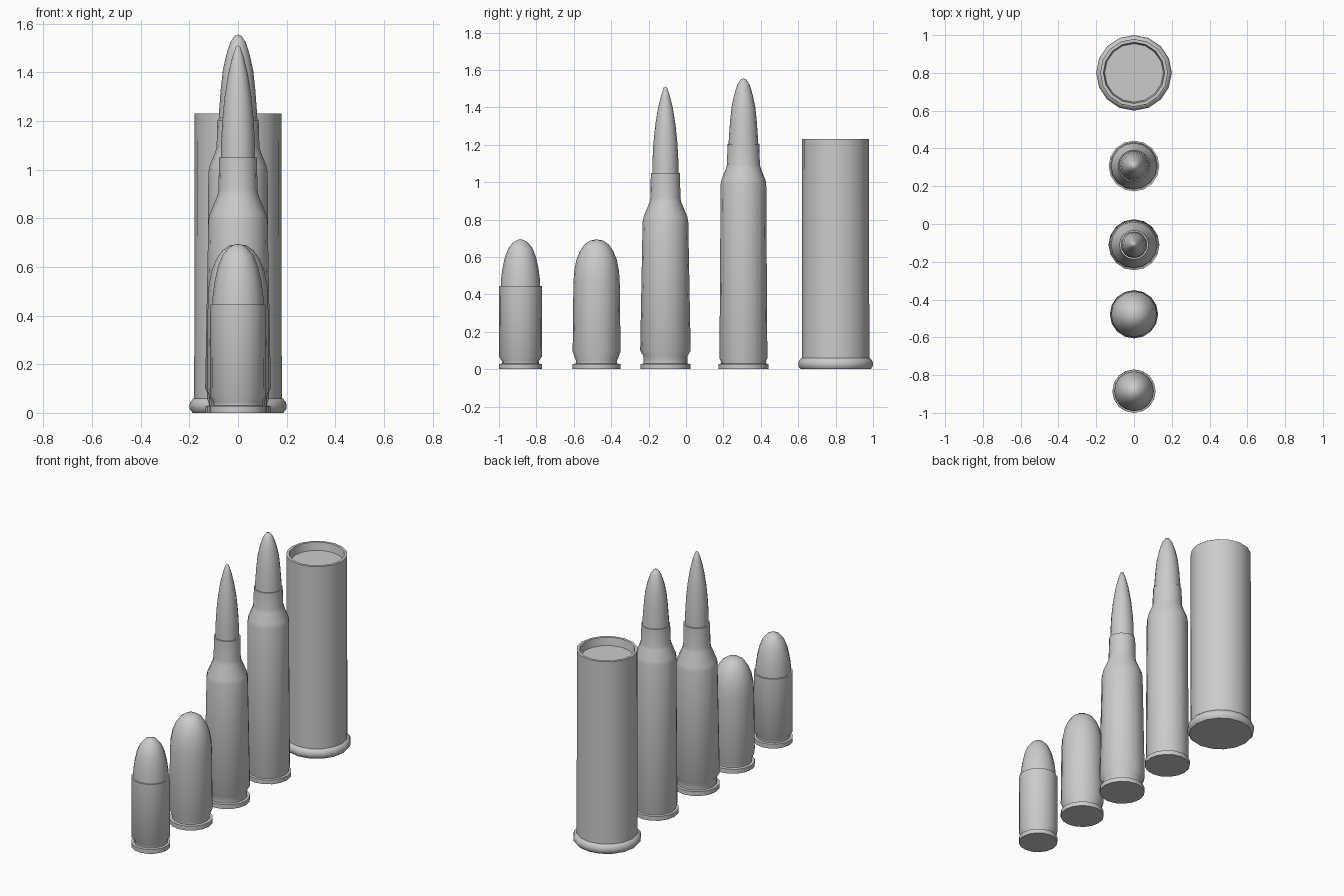
import bpy, bmesh, math

SIDES = 16


def lathe(name, y, profile):
    """Revolve a list of (radius, height) points around a vertical axis at y."""
    bm = bmesh.new()
    vs = [bm.verts.new((r, 0, z)) for r, z in profile]
    es = [bm.edges.new(pair) for pair in zip(vs, vs[1:])]
    bmesh.ops.spin(bm, geom=vs + es, cent=(0, 0, 0), axis=(0, 0, 1),
                   angle=math.tau, steps=SIDES)
    bmesh.ops.remove_doubles(bm, verts=bm.verts, dist=1e-4)
    bmesh.ops.recalc_face_normals(bm, faces=bm.faces)
    mesh = bpy.data.meshes.new(name)
    bm.to_mesh(mesh)
    bm.free()
    obj = bpy.data.objects.new(name, mesh)
    bpy.context.collection.objects.link(obj)
    obj.location.y = y
    bpy.ops.object.select_all(action='DESELECT')
    bpy.context.view_layer.objects.active = obj
    obj.select_set(True)
    bpy.ops.object.shade_smooth_by_angle(angle=math.radians(40))
    return obj


def base(rim, groove, groove_top, body, body_z):
    """Rim, extractor groove and the flare out to the case body."""
    return [(0, 0), (rim, 0), (rim, 0.028), (groove, 0.03),
            (groove, groove_top), (body, body_z)]


# Small straight-walled cartridge
lathe("small_pistol_case", -0.885,
      base(0.115, 0.1, 0.045, 0.115, 0.068) + [(0.114, 0.445), (0, 0.445)])
lathe("small_pistol_bullet", -0.885,
      [(0, 0.43), (0.106, 0.43), (0.104, 0.48), (0.096, 0.54), (0.083, 0.6),
       (0.063, 0.65), (0.035, 0.682), (0.014, 0.692), (0, 0.694)])

# Wide round-nosed cartridge, one continuous body
lathe("large_pistol_round", -0.478,
      base(0.128, 0.11, 0.045, 0.128, 0.095) +
      [(0.124, 0.46), (0.12, 0.525), (0.108, 0.585), (0.09, 0.63),
       (0.065, 0.667), (0.035, 0.688), (0, 0.694)])

# Bottlenecked rifle cartridge with slim pointed bullet
lathe("short_rifle_case", -0.11,
      base(0.134, 0.118, 0.07, 0.135, 0.1) +
      [(0.122, 0.79), (0.117, 0.815), (0.084, 0.895), (0.08, 0.92),
       (0.078, 1.05), (0, 1.05)])
lathe("short_rifle_bullet", -0.11,
      [(0, 1.03), (0.07, 1.03), (0.069, 1.12), (0.064, 1.21), (0.055, 1.3),
       (0.041, 1.39), (0.023, 1.465), (0.009, 1.505), (0, 1.511)])

# Tall rifle cartridge
lathe("tall_rifle_case", 0.307,
      base(0.134, 0.12, 0.038, 0.128, 0.06) +
      [(0.122, 0.99), (0.117, 1.015), (0.093, 1.075), (0.088, 1.095),
       (0.085, 1.205), (0, 1.205)])
lathe("tall_rifle_bullet", 0.307,
      [(0, 1.18), (0.081, 1.18), (0.077, 1.25), (0.071, 1.33), (0.063, 1.405),
       (0.049, 1.47), (0.031, 1.525), (0.013, 1.551), (0, 1.555)])

# Shotgun shell: rolled rim, straight hull, recessed mouth
lathe("shotgun_shell", 0.8,
      [(0, 0), (0.186, 0), (0.198, 0.014), (0.2, 0.03), (0.196, 0.045),
       (0.185, 0.058), (0.18, 0.06), (0.179, 1.23), (0.162, 1.23),
       (0.155, 1.18), (0, 1.18)])
